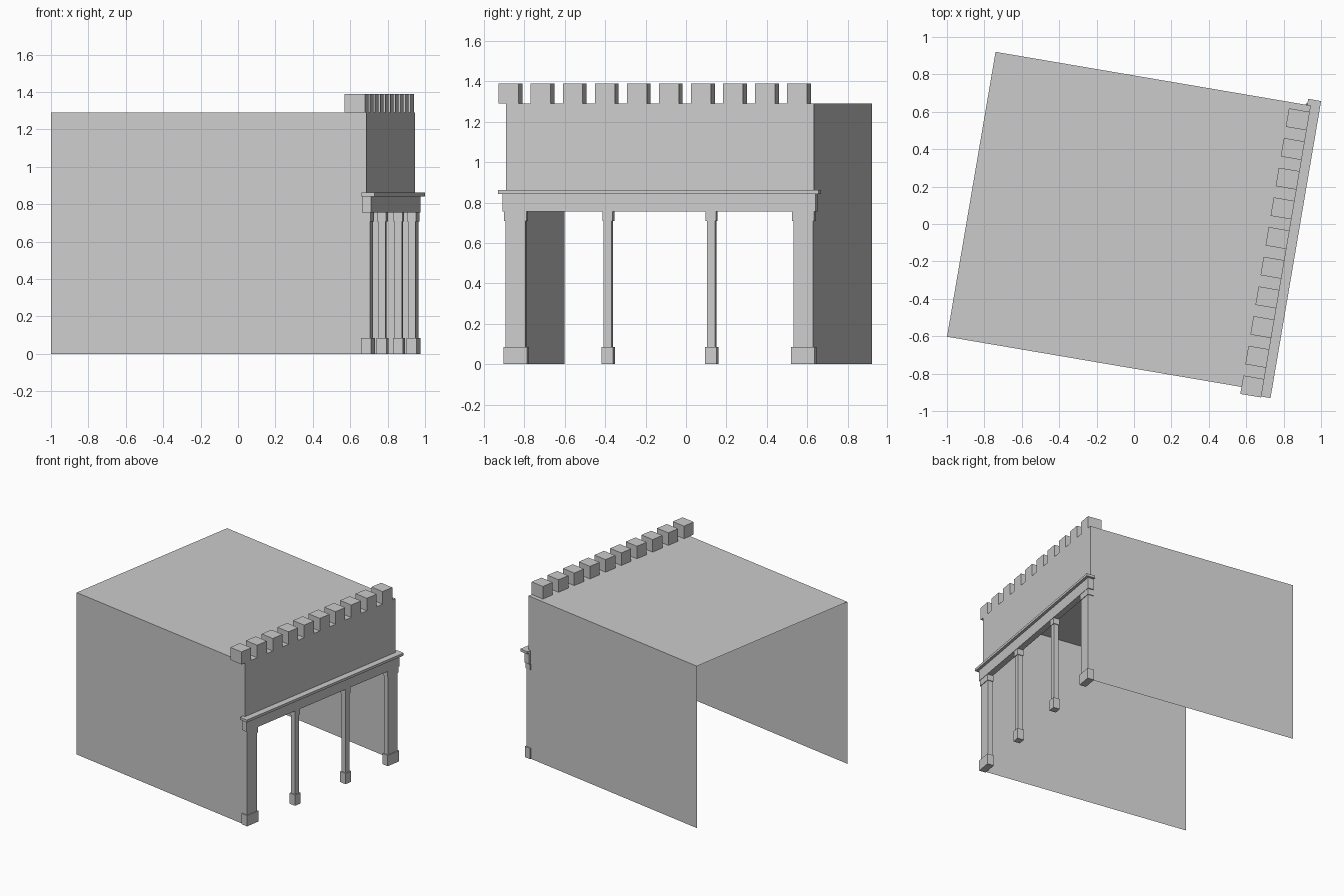
import bpy, bmesh, math
from mathutils import Matrix, Vector

cube = bpy.data.objects.get("Cube")
if cube:
    bpy.data.objects.remove(cube, do_unlink=True)

stone = bpy.data.materials.new("pale_grey_stone")
stone.use_nodes = True
COLOR = (0.6, 0.6, 0.6, 1)
stone.diffuse_color = COLOR
stone.node_tree.nodes["Principled BSDF"].inputs["Base Color"].default_value = COLOR

# Local frame: origin at the near foot of the arcade, x outward, y along the arcade
FRAME = Matrix.Translation((0.686, -0.89, 0)) @ Matrix.Rotation(math.radians(-9.67), 4, 'Z')
LENGTH, DEPTH, HEIGHT = 1.545, 1.71, 1.29
BEAM_BOTTOM, BEAM_TOP = 0.755, 0.842


def add_box(bm, x, y, z):
    """Add a box from three (low, high) ranges."""
    size = Vector((x[1] - x[0], y[1] - y[0], z[1] - z[0]))
    centre = Vector((sum(x), sum(y), sum(z))) / 2
    matrix = Matrix.Translation(centre) @ Matrix.Diagonal((*size, 1))
    bmesh.ops.create_cube(bm, size=1, matrix=matrix)


def finish(name, bm):
    mesh = bpy.data.meshes.new(name)
    bm.to_mesh(mesh)
    bm.free()
    mesh.materials.append(stone)
    obj = bpy.data.objects.new(name, mesh)
    obj.matrix_world = FRAME
    bpy.context.collection.objects.link(obj)
    return obj


def box(name, *ranges):
    bm = bmesh.new()
    add_box(bm, *ranges)
    return finish(name, bm)


# Thin side walls and roof: a box without its floor, back and arcade sides
bm = bmesh.new()
add_box(bm, (-DEPTH, 0), (0, LENGTH), (0, HEIGHT))
bm.normal_update()
open_sides = [f for f in bm.faces if abs(f.normal.x) > 0.5 or f.normal.z < -0.5]
bmesh.ops.delete(bm, geom=open_sides, context='FACES')
finish("walls_and_roof", bm)

# Upper facade panel over the arcade
bm = bmesh.new()
corners = [(0, BEAM_BOTTOM), (LENGTH, BEAM_BOTTOM), (LENGTH, HEIGHT), (0, HEIGHT)]
bm.faces.new([bm.verts.new((0, y, z)) for y, z in corners])
finish("upper_facade", bm)

# Beam and projecting cornice
box("beam", (-0.02, 0.028), (-0.014, LENGTH + 0.014), (BEAM_BOTTOM, BEAM_TOP))
box("cornice", (-0.02, 0.05), (-0.033, LENGTH + 0.033), (BEAM_TOP, 0.862))

# Pillars, each with a base block and a capital
pillars = {
    "near_end_pillar": (0, 0.1),
    "near_slim_pillar": (0.493, 0.533),
    "far_slim_pillar": (1.012, 1.052),
    "far_end_pillar": (LENGTH - 0.1, LENGTH),
}
for name, (y0, y1) in pillars.items():
    bm = bmesh.new()
    add_box(bm, (-0.02, 0.02), (y0, y1), (0, BEAM_BOTTOM))
    add_box(bm, (-0.026, 0.028), (y0 - 0.009, y1 + 0.009), (0, 0.085))
    add_box(bm, (-0.024, 0.025), (y0 - 0.006, y1 + 0.006), (0.708, BEAM_BOTTOM))
    finish(name, bm)

# Battlements along the roof edge
bm = bmesh.new()
for i in range(10):
    y = -0.038 + i * 0.161
    add_box(bm, (-0.113, 0), (y, y + 0.1), (HEIGHT, HEIGHT + 0.1))
finish("battlements", bm)
